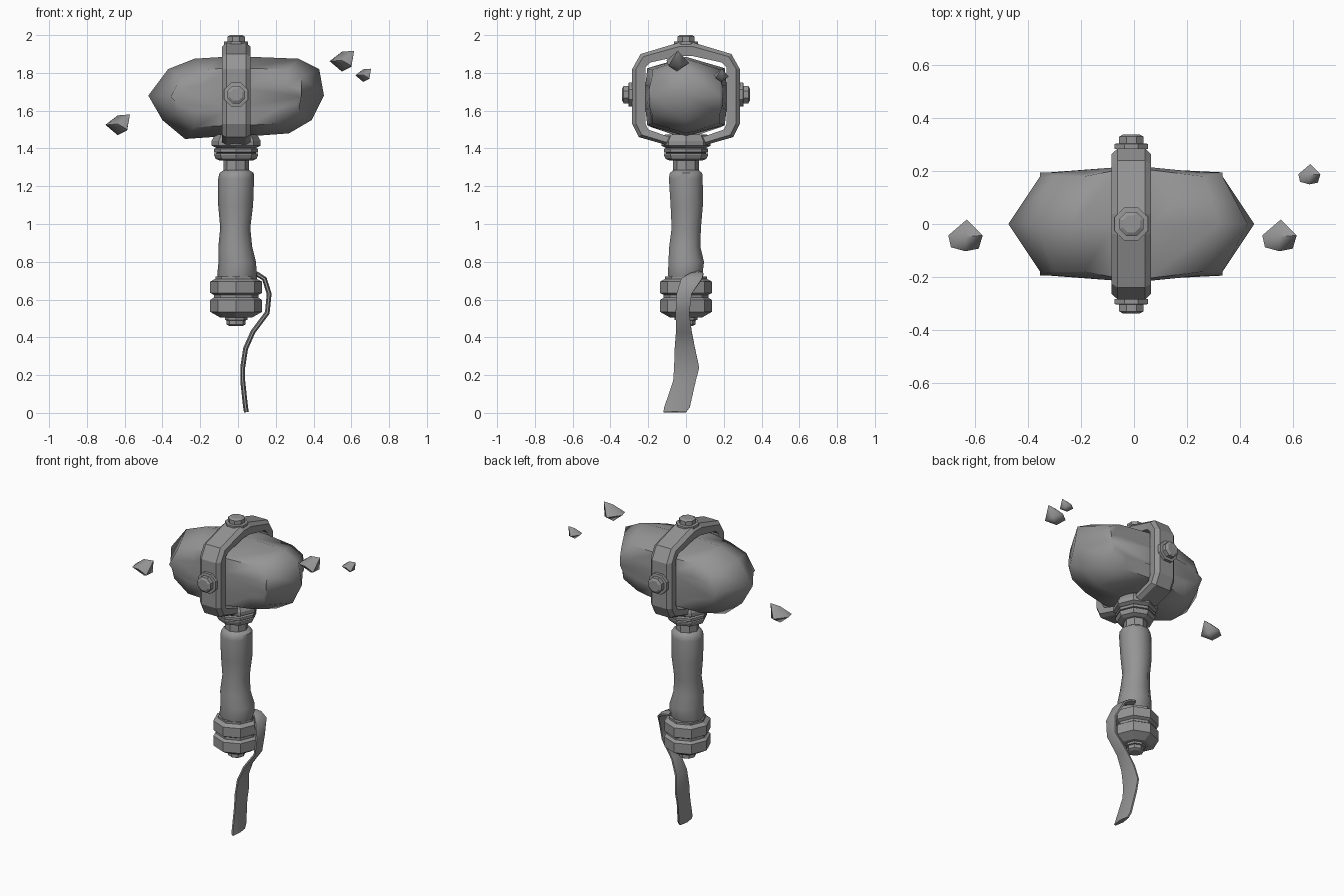
import bpy, bmesh, math
from mathutils import Vector, Matrix

if "Cube" in bpy.data.objects:
    bpy.data.objects.remove(bpy.data.objects["Cube"], do_unlink=True)

grey = bpy.data.materials.new("plain grey")
grey.use_nodes = True
colour = (0.3, 0.3, 0.3, 1)
grey.diffuse_color = colour
grey.node_tree.nodes["Principled BSDF"].inputs["Base Color"].default_value = colour
CX = -0.01   # axis of the hammer


def finish(name, bm, smooth=None):
    bmesh.ops.recalc_face_normals(bm, faces=bm.faces[:])
    mesh = bpy.data.meshes.new(name)
    bm.to_mesh(mesh)
    bm.free()
    mesh.materials.append(grey)
    obj = bpy.data.objects.new(name, mesh)
    bpy.context.collection.objects.link(obj)
    if smooth:
        bpy.ops.object.select_all(action='DESELECT')
        obj.select_set(True)
        bpy.context.view_layer.objects.active = obj
        bpy.ops.object.shade_smooth_by_angle(angle=math.radians(smooth))
    return obj


def loft(name, rings, closed=False, smooth=None):
    """Skin a row of equal rings; cap the ends unless the row is closed."""
    bm = bmesh.new()
    rows = [[bm.verts.new(p) for p in ring] for ring in rings]
    n = len(rows[0])
    pairs = list(zip(rows, rows[1:])) + ([(rows[-1], rows[0])] if closed else [])
    for a, b in pairs:
        for i in range(n):
            j = (i + 1) % n
            bm.faces.new((a[i], a[j], b[j], b[i]))
    if not closed:
        bm.faces.new(rows[0])
        bm.faces.new(rows[-1])
    return finish(name, bm, smooth)


def turned(name, profile, sides=8, matrix=None, turn=0.0):
    """Faceted part turned about z from (radius, height) pairs."""
    matrix = matrix or Matrix.Translation((CX, 0, 0))
    rings = []
    for r, z in profile:
        angles = [turn + math.tau * i / sides for i in range(sides)]
        rings.append([matrix @ Vector((r * math.cos(a), r * math.sin(a), z)) for a in angles])
    return loft(name, rings)


# Stone head: a middle outline in xz and smaller outlines towards each side
middle = [(-.475, 1.68), (-.37, 1.82), (-.23, 1.875), (-.07, 1.885), (.07, 1.885),
          (.32, 1.875), (.43, 1.82), (.455, 1.68), (.39, 1.55), (.27, 1.48),
          (.07, 1.465), (-.07, 1.465), (-.28, 1.45), (-.4, 1.55)]


def head_loop(side, sx, sz, y_mid, y_end):
    pts = []
    for x, z in middle:
        y = y_mid if abs(x) < .1 else y_end
        limit = max(-.355, min(.335, x * sx)) if sx < 1 else x
        pts.append((limit, side * y, 1.67 + (z - 1.67) * sz))
    return pts


loft("stone_head", [head_loop(-1, .8, .3, .215, .195), head_loop(-1, .82, .72, .205, .18),
                    head_loop(1, 1, 1, 0, 0),
                    head_loop(1, .82, .72, .205, .18), head_loop(1, .8, .3, .215, .195)],
     smooth=60)

# Bracket around the head, with bevelled outer edges
outer = [(.04, 1.96), (.24, 1.90), (.285, 1.82), (.285, 1.53), (.25, 1.46), (.11, 1.42)]
inner = [(.03, 1.89), (.19, 1.855), (.215, 1.83), (.215, 1.53), (.2, 1.5), (.1, 1.465)]
stations = list(zip(outer, inner))
stations += [((-o[0], o[1]), (-i[0], i[1])) for o, i in reversed(stations)]
rings = []
for o, i in stations:
    o, i = Vector(o), Vector(i)
    m = i.lerp(o, .7)
    section = [(-.07, i), (-.075, m), (-.052, o), (.052, o), (.075, m), (.07, i)]
    rings.append([(CX + x, p.x, p.y) for x, p in section])
loft("bracket", rings, closed=True)

# Bolts on top and on both sides of the bracket
bolt = [(.068, -.01), (.068, .01), (.05, .012), (.05, .037), (.035, .045)]
places = {"top_bolt": Matrix.Translation((CX, 0, 1.955)),
          "front_bolt": Matrix.Translation((CX, -.293, 1.685)) @ Matrix.Rotation(math.pi / 2, 4, 'X'),
          "back_bolt": Matrix.Translation((CX, .293, 1.685)) @ Matrix.Rotation(-math.pi / 2, 4, 'X')}
for name, place in places.items():
    turned(name, bolt, matrix=place, turn=math.pi / 8)

# Collar and neck below the bracket
turned("collar_saddle", [(.1, 1.4), (.13, 1.415), (.13, 1.44), (.11, 1.475)])
turned("collar_nut", [(.085, 1.335), (.108, 1.345), (.117, 1.365), (.117, 1.372), (.1, 1.376),
                      (.117, 1.38), (.117, 1.397), (.1, 1.405), (.1, 1.42)])
turned("neck", [(.068, 1.25), (.068, 1.34)])

# Worn grip: height, x range, y range
grip = [(.71, -.105, .09, -.095, .085), (.73, -.11, .1, -.1, .092), (.8, -.103, .095, -.098, .1),
        (.88, -.104, .075, -.093, .08), (.98, -.094, .065, -.08, .083),
        (1.1, -.105, .08, -.086, .094), (1.24, -.105, .085, -.095, .093),
        (1.27, -.098, .083, -.09, .09), (1.285, -.075, .06, -.07, .07)]
rings = []
for z, x0, x1, y0, y1 in grip:
    angles = [math.tau * i / 10 for i in range(10)]
    rings.append([((x0 + x1) / 2 + (x1 - x0) / 2 * math.cos(a),
                   (y0 + y1) / 2 + (y1 - y0) / 2 * math.sin(a), z) for a in angles])
loft("grip", rings, smooth=50)

# Pommel of two stacked nuts with an end bolt
turned("pommel", [(.085, .505), (.137, .535), (.137, .598), (.118, .61), (.118, .625),
                  (.137, .635), (.137, .695), (.11, .71), (.11, .722)])
turned("pommel_bolt", [(.035, .46), (.05, .468), (.05, .49), (.06, .492), (.06, .51)])

# Hanging strap: x, z, y range
strap = [(.06, .74, .03, .09), (.1, .735, .02, .092), (.14, .71, -.025, .085),
         (.165, .63, -.05, .03), (.155, .53, -.055, .018), (.08, .43, -.053, .03),
         (.04, .34, -.06, .048), (.025, .24, -.063, .07), (.025, .17, -.068, .052),
         (.04, .03, -.115, .02), (.045, .004, -.12, 0)]
rings = []
for i, (x, z, y0, y1) in enumerate(strap):
    a, b = strap[max(i - 1, 0)], strap[min(i + 1, len(strap) - 1)]
    along = Vector((b[0] - a[0], b[1] - a[1])).normalized()
    nx, nz = -along.y * .013, along.x * .013
    mid = (y0 + y1) / 2
    rings.append([(x + nx * .4, y0, z + nz * .4), (x + nx, mid, z + nz), (x + nx * .4, y1, z + nz * .4),
                  (x - nx * .4, y1, z - nz * .4), (x - nx, mid, z - nz), (x - nx * .4, y0, z - nz * .4)])
loft("strap", rings, smooth=50)

# Loose stone chips
chip = [(-.065, .005, 0), (-.055, -.04, 0), (0, -.055, .005), (.005, .065, -.01),
        (.065, .005, .055), (.05, -.045, -.025), (0, 0, -.055), (0, 0, .05), (.05, .02, -.03)]
chips = {"right_chip": ((-.637, -.048, 1.525), 1), "left_chip": ((.55, -.048, 1.862), 1),
         "small_chip": ((.663, .185, 1.787), .64)}
for name, (centre, size) in chips.items():
    bm = bmesh.new()
    for p in chip:
        bm.verts.new(Vector(centre) + Vector(p) * size)
    bmesh.ops.convex_hull(bm, input=bm.verts[:])
    finish(name, bm, smooth=60)
